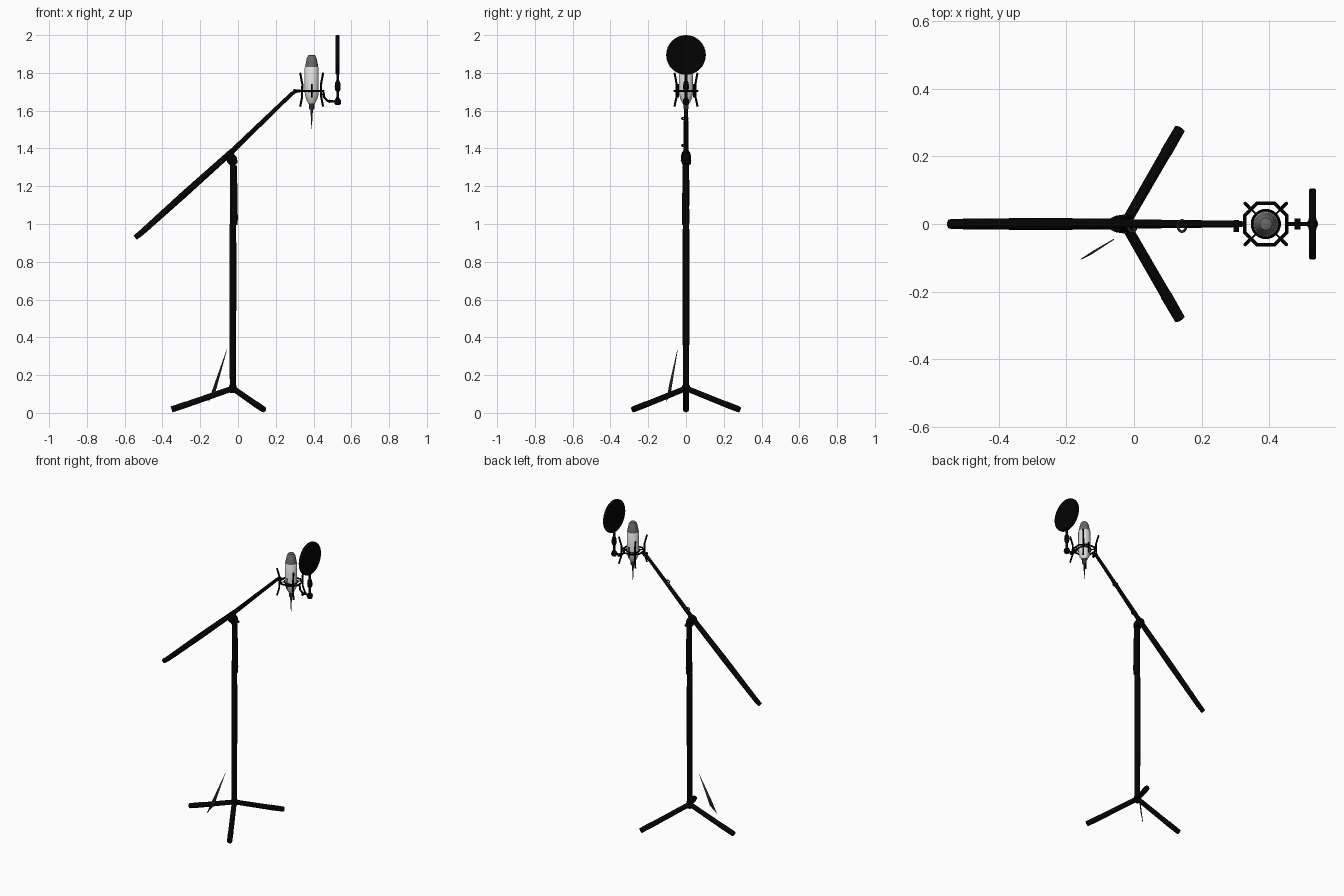
import bpy, bmesh, math
from mathutils import Vector

if "Cube" in bpy.data.objects:
    bpy.data.objects.remove(bpy.data.objects["Cube"])


def material(name, r, g, b):
    m = bpy.data.materials.new(name)
    m.diffuse_color = (r, g, b, 1)
    m.use_nodes = True
    m.node_tree.nodes["Principled BSDF"].inputs["Base Color"].default_value = m.diffuse_color
    return m


BLACK = material("matte black", 0.0012, 0.0012, 0.0012)
CABLE = material("dark grey cable", 0.03, 0.03, 0.03)
SILVER = material("silver body", 0.74, 0.74, 0.72)
GRILLE = material("grey grille", 0.14, 0.14, 0.14)
STEEL = material("dark steel", 0.04, 0.04, 0.04)


def finish(bm, name, mat):
    bmesh.ops.recalc_face_normals(bm, faces=bm.faces[:])
    me = bpy.data.meshes.new(name)
    bm.to_mesh(me)
    bm.free()
    me.materials.append(mat)
    ob = bpy.data.objects.new(name, me)
    bpy.context.collection.objects.link(ob)
    return ob


def tube(name, pts, radii, mat, sides=12, closed=False):
    """Sweep a round section with its own radius at every point."""
    pts = [Vector(p) for p in pts]
    n = len(pts)
    if not isinstance(radii, (list, tuple)):
        radii = [radii] * n
    axis = (pts[-1] - pts[0]).normalized()
    if closed:
        ref = Vector((0, 0, 1))
    else:
        ref = Vector((0, 1, 0)) if abs(axis.y) < 0.8 else Vector((0, 0, 1))
    bm = bmesh.new()
    rings = []
    for i, p in enumerate(pts):
        a = pts[i - 1] if (i or closed) else p
        b = pts[(i + 1) % n] if (i < n - 1 or closed) else p
        t = (b - a).normalized()
        u = t.cross(ref).normalized()
        v = t.cross(u)
        rings.append([bm.verts.new(p + radii[i] * (
            u * math.cos(2 * math.pi * k / sides) + v * math.sin(2 * math.pi * k / sides)))
            for k in range(sides)])
    for i in range(n if closed else n - 1):
        r, s = rings[i], rings[(i + 1) % n]
        for k in range(sides):
            bm.faces.new((r[k], r[(k + 1) % sides], s[(k + 1) % sides], s[k]))
    if not closed:
        bm.faces.new(rings[0])
        bm.faces.new(rings[-1])
    return finish(bm, name, mat)


def lathe(name, x, y, prof, mat, sides=20):
    return tube(name, [(x, y, z) for r, z in prof], [r for r, z in prof], mat, sides)


def hoop(name, c, radius, thick, mat, count):
    pts = [(c[0] + radius * math.cos(2 * math.pi * (k + .5) / count),
            c[1] + radius * math.sin(2 * math.pi * (k + .5) / count), c[2]) for k in range(count)]
    return tube(name, pts, thick, mat, 8, True)


PX = -0.027  # pole position

# tripod legs with blunt feet
for i, deg in enumerate((180, 60, -60)):
    c, s = math.cos(math.radians(deg)), math.sin(math.radians(deg))
    tube(f"tripod_leg_{i + 1}",
         [(PX + d * c, d * s, z) for d, z in ((0.0, 0.130), (0.24, 0.046), (0.245, 0.045), (0.325, 0.018))],
         [0.015, 0.016, 0.017, 0.016], BLACK)
lathe("tripod_hub", PX, 0, [(0.014, 0.105), (0.020, 0.112), (0.020, 0.145), (0.016, 0.15)], BLACK, 12)

# upright pole and tapered grip
lathe("pole", PX, 0, [(0.0165, 0.12), (0.0185, 0.8), (0.017, 1.0), (0.0145, 1.01), (0.0145, 1.34)], BLACK, 12)
lathe("pole_grip", PX + 0.006, -0.002, [(0.019, 0.995), (0.020, 1.03), (0.0155, 1.31)], BLACK, 12)

# boom clamp
tube("boom_clamp", [(-0.020, 0, 1.315), (-0.03, 0, 1.338), (-0.056, 0, 1.375)], [0.020, 0.028, 0.024], BLACK, 8)
tube("clamp_bolt", [(-0.04, -0.020, 1.345), (-0.04, 0.018, 1.345)], 0.022, BLACK, 10)
tube("clamp_knob", [(-0.015, 0, 1.322), (-0.015, 0.026, 1.322)], 0.008, BLACK, 8)

# boom: thick counterweight end, thinner front rod
tube("boom_rear", [(-0.545, 0, 0.928), (-0.51, 0, 0.955), (-0.28, 0, 1.162), (-0.03, 0, 1.386)],
     [0.014, 0.0155, 0.018, 0.0155], BLACK)
tube("boom_front", [(-0.04, 0, 1.377), (0.13, 0, 1.541), (0.285, 0, 1.69), (0.305, 0, 1.703)],
     [0.014, 0.012, 0.010, 0.009], BLACK)

# cable clips on the boom and loose cable ends
for i, (x, z) in enumerate(((-0.005, 1.42), (0.142, 1.563))):
    pts = [(x + 0.012 * math.cos(a), -0.006 + 0.017 * math.sin(a), z - 0.004 + 0.006 * math.cos(a))
           for a in (2 * math.pi * k / 12 for k in range(12))]
    tube(f"cable_clip_{i + 1}", pts, 0.004, STEEL, 6, True)
bm = bmesh.new()
bm.faces.new([bm.verts.new(p) for p in ((-0.058, -0.046, 0.335), (-0.118, -0.081, 0.115),
                                        (-0.155, -0.105, 0.06), (-0.124, -0.089, 0.15))])
blade = finish(bm, "floor_cable", CABLE)
blade.modifiers.new("thickness", "SOLIDIFY").thickness = 0.003

# microphone
MX = 0.39
lathe("mic_body", MX, 0, [(0.018, 1.638), (0.030, 1.662), (0.036, 1.685), (0.037, 1.70), (0.037, 1.828),
                          (0.034, 1.832)], SILVER)
lathe("mic_grille", MX, 0, [(0.035, 1.83), (0.033, 1.842), (0.026, 1.878), (0.018, 1.893), (0.008, 1.896)], GRILLE)
lathe("mic_connector", MX, 0, [(0.010, 1.605), (0.014, 1.612), (0.014, 1.632), (0.019, 1.64)], STEEL, 12)
lathe("mic_cable", MX, 0, [(0.001, 1.502), (0.004, 1.56), (0.007, 1.608)], CABLE, 6)

# shock mount: two hoops, bent posts, spokes
hoop("mount_outer_hoop", (MX, 0, 1.705), 0.067, 0.0055, BLACK, 8)
hoop("mount_inner_hoop", (MX, 0, 1.705), 0.041, 0.004, BLACK, 20)
for i in range(4):
    a = math.radians(45 + 90 * i)
    c, s = math.cos(a), math.sin(a)
    tube(f"mount_post_{i + 1}", [(MX + r * c, r * s, z) for r, z in
                                 ((0.086, 1.622), (0.072, 1.67), (0.070, 1.74), (0.086, 1.80))],
         0.0055, BLACK, 8)
    tube(f"mount_spoke_{i + 1}", [(MX + 0.068 * c, 0.068 * s, 1.705),
                                  (MX + 0.041 * c, 0.041 * s, 1.705)], 0.003, BLACK, 6)
for i, s in enumerate((-1, 1)):
    tube(f"mount_pad_{i + 1}", [(MX, s * 0.041, 1.67), (MX, s * 0.041, 1.74)], 0.0035, BLACK, 8)

# mount swivel at the boom tip
tube("mount_swivel", [(0.295, 0, 1.703), (0.33, 0, 1.705)], [0.011, 0.007], BLACK, 8)
tube("swivel_knob", [(0.302, 0.012, 1.70), (0.302, -0.024, 1.70)], 0.008, BLACK, 8)

# pop filter arm, joints and disc
FX = 0.528
tube("filter_arm", [(0.452, 0, 1.70), (0.457, 0, 1.668), (0.475, 0, 1.651), (FX, 0, 1.648)], 0.006, BLACK, 8)
tube("arm_clamp", [(0.484, -0.016, 1.65), (0.484, 0.016, 1.65)], 0.009, BLACK, 8)
lathe("filter_neck", FX, 0, [(0.012, 1.63), (0.017, 1.638), (0.017, 1.655), (0.008, 1.668), (0.007, 1.70),
                             (0.014, 1.71), (0.016, 1.728), (0.013, 1.75), (0.007, 1.762), (0.007, 1.80)], BLACK, 12)
tube("filter_knob", [(FX, -0.016, 1.648), (FX, 0.016, 1.648)], 0.012, BLACK, 8)
tube("pop_filter_disc", [(FX + d, 0, 1.895) for d in (-0.0105, -0.006, 0.006, 0.0105)],
     [0.102, 0.105, 0.105, 0.102], BLACK, 32)

# smooth round parts, keep hard edges
for ob in bpy.context.collection.objects:
    ob.select_set(True)
    bpy.context.view_layer.objects.active = ob
bpy.ops.object.shade_smooth_by_angle(angle=math.radians(40))
